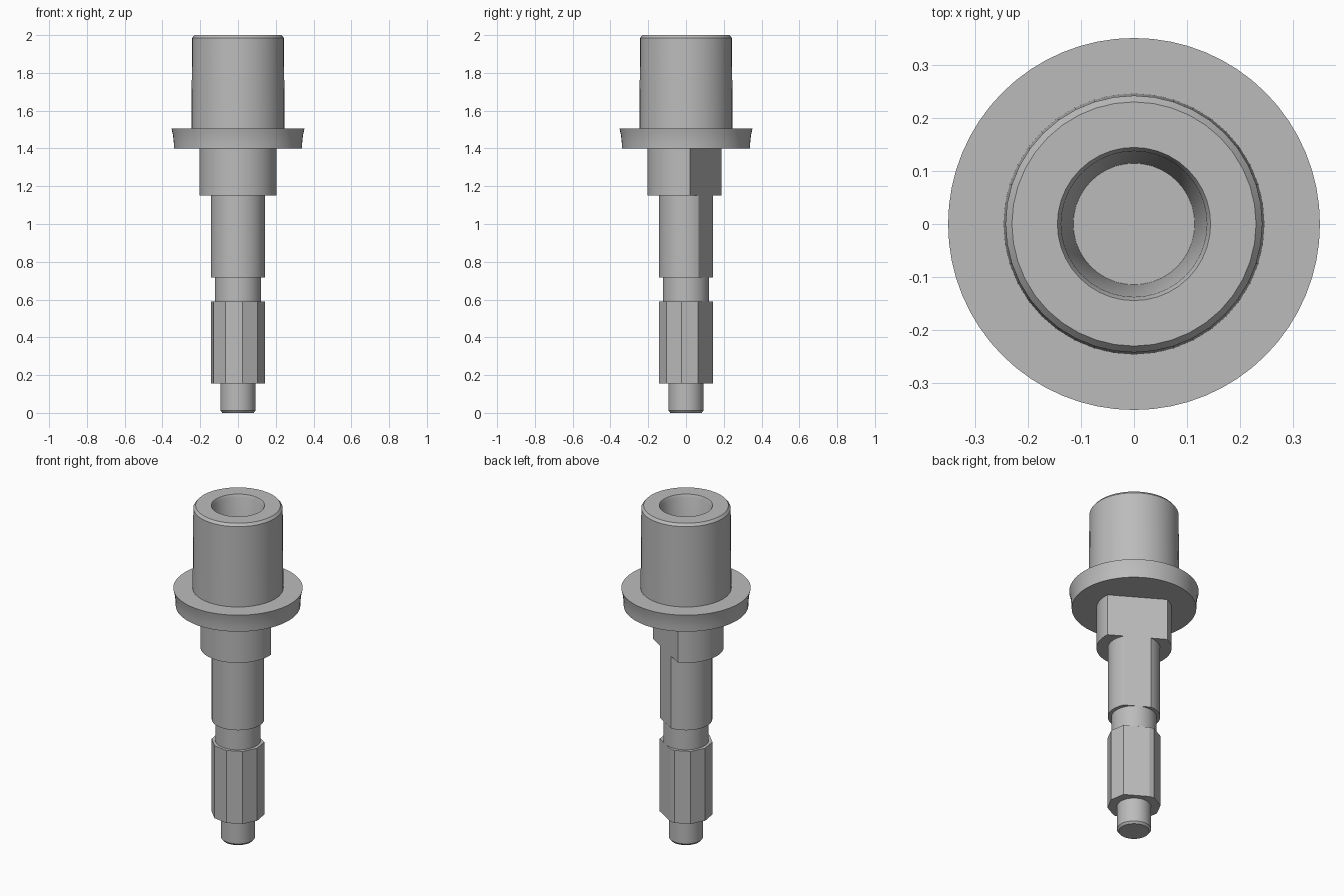
import bpy, bmesh
from math import cos, sin, pi, radians
from mathutils import Vector

cube = bpy.data.objects.get("Cube")
if cube:
    bpy.data.objects.remove(cube)

steel = bpy.data.materials.new("grey_steel")
steel.use_nodes = True
GREY = (0.5, 0.5, 0.5, 1)
steel.diffuse_color = GREY
steel.node_tree.nodes["Principled BSDF"].inputs["Base Color"].default_value = GREY

# One plane forms the flat along the shoulder, shaft and grip
FLAT_NORMAL = Vector((cos(radians(59)), sin(radians(59)), 0))
FLAT_DISTANCE = 0.122


def turned_part(name, profile, sides=40, start=0, flat=False, smooth=True):
    """Spin a (radius, height) profile around z, cap its ends, mill the flat."""
    bm = bmesh.new()
    rings = []
    for r, z in profile:
        angles = [radians(start) + 2 * pi * i / sides for i in range(sides)]
        rings.append([bm.verts.new((r * cos(a), r * sin(a), z)) for a in angles])
    for low, high in zip(rings, rings[1:]):
        for i in range(sides):
            j = (i + 1) % sides
            bm.faces.new((low[i], low[j], high[j], high[i]))
    bm.faces.new(rings[0][::-1])
    bm.faces.new(rings[-1])
    if flat:
        cut = bmesh.ops.bisect_plane(
            bm, geom=bm.verts[:] + bm.edges[:] + bm.faces[:],
            plane_co=FLAT_NORMAL * FLAT_DISTANCE, plane_no=FLAT_NORMAL, clear_outer=True)
        edges = [e for e in cut["geom_cut"] if isinstance(e, bmesh.types.BMEdge)]
        bmesh.ops.holes_fill(bm, edges=edges, sides=0)
    bmesh.ops.recalc_face_normals(bm, faces=bm.faces[:])
    mesh = bpy.data.meshes.new(name)
    bm.to_mesh(mesh)
    bm.free()
    mesh.materials.append(steel)
    obj = bpy.data.objects.new(name, mesh)
    bpy.context.collection.objects.link(obj)
    if smooth:
        bpy.ops.object.select_all(action='DESELECT')
        obj.select_set(True)
        bpy.context.view_layer.objects.active = obj
        bpy.ops.object.shade_smooth_by_angle(angle=radians(25))
    return obj


# Lower end
turned_part("tip_pin", [(0.083, 0), (0.093, 0.012), (0.093, 0.155)])
turned_part("faceted_grip", [(0.145, 0.155), (0.145, 0.59)],
            sides=10, start=-45, flat=True, smooth=False)
turned_part("neck", [(0.123, 0.59), (0.123, 0.72)])

# Shaft and shoulder
turned_part("shaft", [(0.143, 0.717), (0.143, 1.15)], flat=True)
turned_part("shoulder", [(0.205, 1.15), (0.205, 1.4)], flat=True)

# Collar with a slightly hollow rim
turned_part("collar", [(0.339, 1.4), (0.34, 1.43), (0.344, 1.47), (0.352, 1.505)], sides=64)

# Head with chamfered rim and tapered blind socket
turned_part("socket_head", [(0.247, 1.505), (0.243, 1.985), (0.231, 2.0), (0.145, 2.0),
                            (0.138, 1.985), (0.115, 1.55)])
